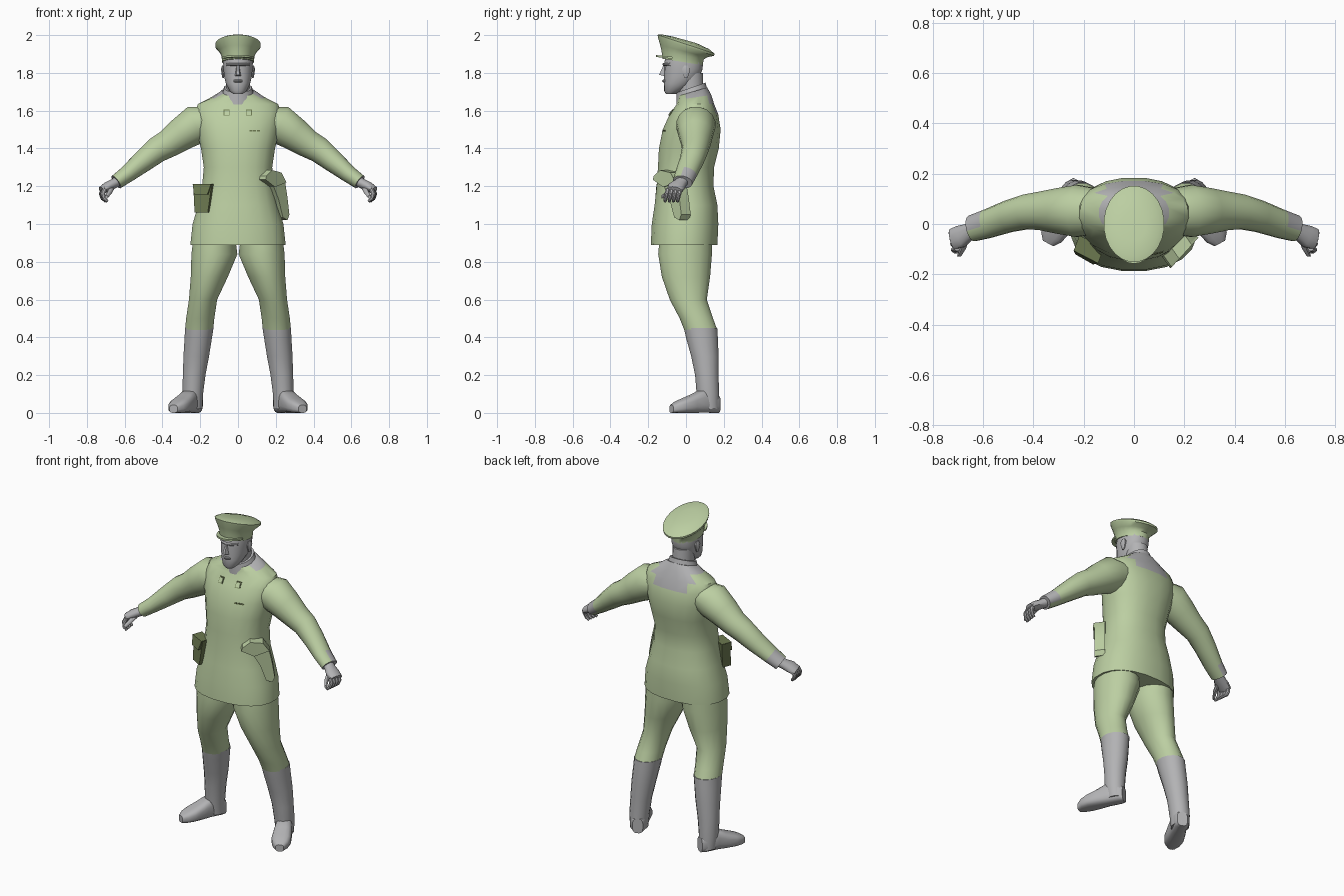
import bpy, bmesh, math
from mathutils import Vector as V


def material(name, rgb):
    m = bpy.data.materials.new(name)
    m.diffuse_color = (*rgb, 1)
    return m


GREEN = material("uniform_green", (0.50, 0.62, 0.36))
GREY = material("plain_grey", (0.45, 0.45, 0.46))
OLIVE = material("dark_olive", (0.15, 0.19, 0.08))


def finish(name, bm, mats, mirror=False, angle=40, rule=None):
    bmesh.ops.recalc_face_normals(bm, faces=bm.faces)
    if rule:
        for f in bm.faces:
            f.material_index = int(rule(f.calc_center_median(), f.normal))
    me = bpy.data.meshes.new(name)
    bm.to_mesh(me)
    bm.free()
    for m in mats:
        me.materials.append(m)
    for p in me.polygons:
        p.use_smooth = True
    me.set_sharp_from_angle(angle=math.radians(angle))
    ob = bpy.data.objects.new(name, me)
    bpy.context.collection.objects.link(ob)
    if mirror:
        ob.modifiers.new("mirror", "MIRROR").use_mirror_merge = False
    return ob


def loft(name, rings, mats, n=16, power=2.0, **kw):
    """Skin closed rings, each given as (centre, half axis, half axis)."""
    bm = bmesh.new()
    loops = []
    for c, u, v in rings:
        loop = []
        for i in range(n):
            a = math.tau * (i + 0.5) / n
            s, t = [math.copysign(abs(k) ** (2 / power), k) for k in (math.cos(a), math.sin(a))]
            loop.append(bm.verts.new(V(c) + V(u) * s + V(v) * t))
        loops.append(loop)
    for a, b in zip(loops, loops[1:]):
        for i in range(n):
            j = (i + 1) % n
            bm.faces.new((a[i], a[j], b[j], b[i]))
    bm.faces.new(loops[0])
    bm.faces.new(loops[-1])
    return finish(name, bm, mats, **kw)


def level(z, cy, rx, ry, slope=0.0, cx=0.0):
    """Upright ring, tilted front to back by slope."""
    return (cx, cy, z), (rx, 0, 0), (0, ry, slope * ry)


def tube(points):
    """Rings along a path of (point, radius sideways in y, other radius)."""
    out = []
    for i, (p, ry, rz) in enumerate(points):
        a, b = points[max(i - 1, 0)][0], points[min(i + 1, len(points) - 1)][0]
        d = (V(b) - V(a)).normalized()
        u = (V((0, 1, 0)) - d * d.y).normalized()
        out.append((p, u * ry, d.cross(u) * rz))
    return out


def prism(name, front, back, mats, **kw):
    """Solid between two matching outlines."""
    bm = bmesh.new()
    a, b = [[bm.verts.new(p) for p in o] for o in (front, back)]
    bm.faces.new(a)
    bm.faces.new(b)
    for i in range(len(a)):
        j = (i + 1) % len(a)
        bm.faces.new((a[i], a[j], b[j], b[i]))
    return finish(name, bm, mats, angle=30, **kw)


# Tunic with a grey patch at the nape
tunic = loft("tunic", [level(*r) for r in (
    (0.89, -0.01, 0.255, 0.178), (1.0, -0.005, 0.243, 0.178), (1.1, 0, 0.213, 0.168),
    (1.2, -0.005, 0.192, 0.152), (1.3, 0, 0.183, 0.15), (1.4, 0.015, 0.198, 0.16),
    (1.5, 0.03, 0.222, 0.155), (1.58, 0.042, 0.232, 0.13), (1.635, 0.05, 0.215, 0.1),
    (1.67, 0.045, 0.14, 0.09, 0.15), (1.70, 0.035, 0.09, 0.078, 0.3))],
    [GREEN, GREY], n=20, power=2.3,
    rule=lambda c, n: (c.z > 1.6 and c.y > 0.06 and abs(c.x) < 0.12) or c.z > 1.675)

# Collar and neck
loft("collar", [level(1.655, 0.035, 0.1, 0.088, 0.35), level(1.69, 0.03, 0.085, 0.082, 0.35),
                level(1.722, 0.027, 0.074, 0.078, 0.35)], [GREY])
loft("neck", [level(1.65, 0.03, 0.06, 0.065), level(1.8, 0.02, 0.062, 0.07)], [GREY])

# Head, nose, brow, mouth and ears
loft("head", [level(*r) for r in (
    (1.688, -0.08, 0.026, 0.026), (1.705, -0.07, 0.045, 0.046), (1.74, -0.045, 0.064, 0.071, -0.1),
    (1.78, -0.022, 0.074, 0.094), (1.82, -0.014, 0.078, 0.102), (1.86, -0.012, 0.08, 0.102),
    (1.9, -0.01, 0.076, 0.095))], [GREY], n=18, power=2.2)
prism("nose", [(-0.017, -0.11, 1.782), (0.017, -0.11, 1.782), (0.008, -0.108, 1.845), (-0.008, -0.108, 1.845)],
      [(-0.008, -0.142, 1.79), (0.008, -0.142, 1.79), (0.004, -0.12, 1.84), (-0.004, -0.12, 1.84)], [GREY])
loft("brow", [((x, y, 1.845), (0, 0.012, 0), (0, 0, 0.008)) for x, y in
              ((-0.06, -0.078), (-0.03, -0.108), (0, -0.114), (0.03, -0.108), (0.06, -0.078))], [GREY], n=8)
loft("lips", [((x, y, 1.757), (0, 0.008, 0), (0, 0, 0.008)) for x, y in
              ((-0.025, -0.106), (0, -0.119), (0.025, -0.106))], [GREY], n=8)
loft("ear", [level(z, 0.0, r * 0.5, r, 0, 0.079) for z, r in
             ((1.772, 0.008), (1.79, 0.016), (1.82, 0.024), (1.838, 0.012))], [GREY], n=8, mirror=True)

# Peaked cap: band, flared crown and visor
loft("cap", [level(*r) for r in (
    (1.858, -0.018, 0.085, 0.108, -0.16), (1.893, -0.018, 0.088, 0.112, -0.2),
    (1.915, -0.012, 0.1, 0.126, -0.26), (1.94, 0.0, 0.12, 0.15, -0.33),
    (1.952, 0.0, 0.121, 0.152, -0.33), (1.965, -0.003, 0.1, 0.125, -0.31),
    (1.974, -0.004, 0.05, 0.06, -0.28))], [GREEN], n=24, angle=50)
arc = [math.radians(195 + 15 * i) for i in range(11)]
rim = [(0.088 * math.cos(a), -0.04 + 0.118 * math.sin(a), 1.872 - 0.012 * math.sin(a)) for a in arc]
prism("visor", rim, [(x, y, z + 0.01) for x, y, z in rim], [GREEN])

# Sleeves with grey cuffs behind
loft("sleeve", tube([
    ((0.14, 0.05, 1.545), 0.09, 0.08), ((0.225, 0.052, 1.525), 0.105, 0.105),
    ((0.30, 0.052, 1.475), 0.092, 0.09), ((0.37, 0.052, 1.425), 0.078, 0.076),
    ((0.43, 0.048, 1.392), 0.07, 0.07), ((0.50, 0.03, 1.335), 0.064, 0.06),
    ((0.585, 0.0, 1.265), 0.058, 0.046), ((0.645, -0.018, 1.222), 0.053, 0.04)]),
    [GREEN, GREY], mirror=True, rule=lambda c, n: c.x > 0.59 and (n.y > -0.1 or n.x > 0.7) and n.z > -0.7)

# Hands: palm, curled fingers and thumb
loft("palm", tube([((0.625, -0.015, 1.235), 0.036, 0.03), ((0.655, -0.03, 1.215), 0.034, 0.027),
                   ((0.69, -0.05, 1.198), 0.046, 0.027), ((0.722, -0.06, 1.178), 0.042, 0.022)]),
     [GREY], n=12, mirror=True)
for i in range(4):
    y = -0.03 - 0.022 * i
    x = 0.725 - 0.003 * i
    loft("finger_%d" % (i + 1), tube([((x - 0.012, y, 1.185), 0.012, 0.013), ((x, y - 0.006, 1.16), 0.012, 0.013),
                                      ((x - 0.008, y - 0.012, 1.135), 0.011, 0.011),
                                      ((x - 0.025, y - 0.015, 1.12), 0.008, 0.008)]), [GREY], n=8, mirror=True)
loft("thumb", [((0.67, -0.06, 1.19), (0.015, 0, 0), (0, 0, 0.016)), ((0.68, -0.098, 1.168), (0.013, 0, 0), (0, 0, 0.014)),
               ((0.697, -0.13, 1.142), (0.009, 0, 0), (0, 0, 0.01))], [GREY], n=8, mirror=True)

# Trousers, tall boots and feet
loft("trouser_leg", [level(z, cy, rx, ry, 0, cx) for z, cx, cy, rx, ry in (
    (0.95, 0.125, 0, 0.11, 0.14), (0.84, 0.125, -0.005, 0.124, 0.145), (0.72, 0.152, 0, 0.1, 0.13),
    (0.6, 0.185, 0.012, 0.076, 0.1), (0.5, 0.2, 0.055, 0.076, 0.09), (0.44, 0.206, 0.078, 0.076, 0.089))],
    [GREEN], mirror=True)
loft("boot_shaft", [level(z, cy, rx, ry, 0, cx) for z, cx, cy, rx, ry in (
    (0.45, 0.205, 0.077, 0.077, 0.09), (0.4, 0.21, 0.084, 0.074, 0.086), (0.3, 0.221, 0.1, 0.069, 0.074),
    (0.2, 0.232, 0.11, 0.061, 0.063), (0.1, 0.24, 0.116, 0.056, 0.061), (0.02, 0.238, 0.122, 0.05, 0.055))],
    [GREY], mirror=True)
step, side = V((0.455, -0.89, 0)), V((0.89, 0.455, 0))
loft("boot_foot", [(V((0.215, 0.17, h / 2)) + step * t, side * w, (0, 0, h / 2)) for t, w, h in (
    (0, 0.03, 0.09), (0.025, 0.046, 0.11), (0.1, 0.047, 0.125), (0.15, 0.053, 0.1),
    (0.21, 0.056, 0.076), (0.25, 0.046, 0.06), (0.278, 0.024, 0.042))],
    [GREY], power=3, mirror=True)

# Holster wrapped around the left hip
shape = [(0.14, 1.235), (0.145, 1.255), (0.175, 1.285), (0.225, 1.272), (0.25, 1.22), (0.262, 1.14),
         (0.272, 1.05), (0.262, 1.02), (0.238, 1.035), (0.215, 1.13), (0.19, 1.195)]
outer = [(x, -0.17 + (x - 0.14) * 1.1, z) for x, z in shape]
prism("holster", outer, [(x - 0.035, y + 0.05, z) for x, y, z in outer], [GREEN])
flap = [(x, y, z) for x, y, z in outer if z > 1.19]
prism("holster_flap", [(x + 0.006, y - 0.006, z) for x, y, z in flap], flap, [GREEN])

# Belt pouch on the right hip with a flap
def pouch(name, top, bottom, grow):
    face = [(-0.237, -0.1, top), (-0.14, -0.15, top), (-0.16, -0.155, bottom), (-0.23, -0.115, bottom)]
    prism(name, [(x - grow * 0.5, y - grow, z) for x, y, z in face],
          [(x + 0.02, y + 0.055, z) for x, y, z in face], [OLIVE])


pouch("pouch", 1.208, 1.06, 0)
pouch("pouch_flap", 1.212, 1.155, 0.006)


# Chest badges, laid on the tunic front
def plate(name, x, z, w, h, lift, mat):
    bpy.context.view_layer.update()
    front = []
    for dx, dz in ((-1, -1), (1, -1), (1, 1), (-1, 1)):
        hit, p, n, i = tunic.ray_cast(V((x + dx * w, -1, z + dz * h)), V((0, 1, 0)))
        front.append(p + V((0, -lift, 0)))
    prism(name, front, [p + V((0, 0.008, 0)) for p in front], [mat])


for side_name, x in (("right", -0.06), ("left", 0.058)):
    plate(side_name + "_badge_edge", x, 1.59, 0.016, 0.016, 0.004, OLIVE)
    plate(side_name + "_badge", x, 1.59, 0.012, 0.012, 0.006, GREEN)
for i in range(3):
    plate("ribbon_%d" % (i + 1), 0.068 + i * 0.02, 1.494, 0.008, 0.004, 0.004, OLIVE)
